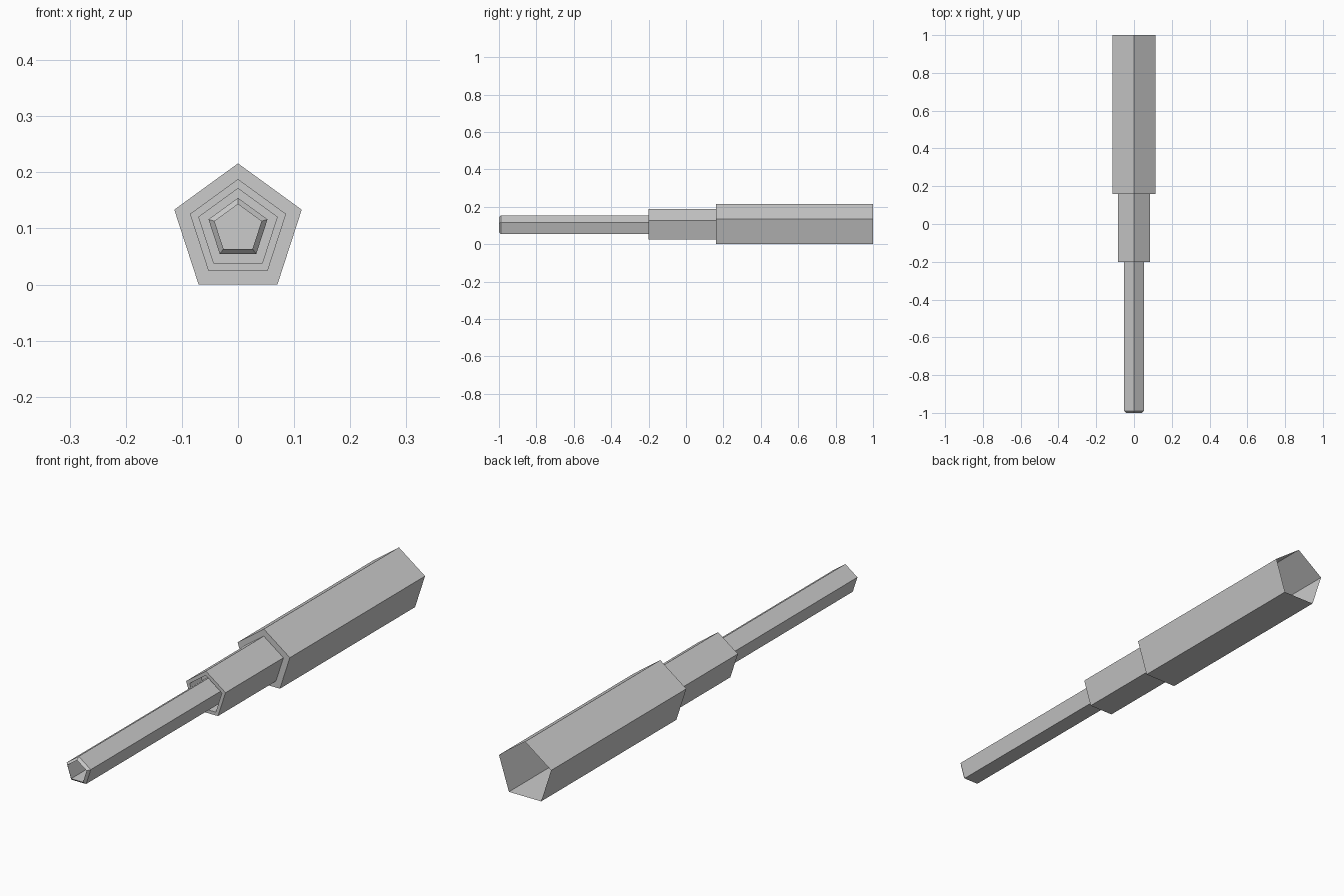
import bpy, bmesh, math

if "Cube" in bpy.data.objects:
    bpy.data.objects.remove(bpy.data.objects["Cube"])


def section(name, rings, cap_end=False):
    """Loft five-sided rings (y, radius, centre z) along y into one flat-shaded shell."""
    bm = bmesh.new()
    loops = []
    for y, r, cz in rings:
        loops.append([bm.verts.new((r * math.sin(a), y, cz + r * math.cos(a)))
                      for a in (math.tau * i / 5 for i in range(5))])
    for a, b in zip(loops, loops[1:]):
        for i in range(5):
            j = (i + 1) % 5
            bm.faces.new((a[i], a[j], b[j], b[i]))
    if cap_end:
        bm.faces.new(loops[-1])
    bmesh.ops.recalc_face_normals(bm, faces=bm.faces)
    mesh = bpy.data.meshes.new(name)
    bm.to_mesh(mesh)
    bm.free()
    ob = bpy.data.objects.new(name, mesh)
    bpy.context.collection.objects.link(ob)
    return ob


# Wide rear tube, open at the back, with a flat front shoulder
section("rear_tube", [(1.0, 0.1194, 0.0966), (0.16, 0.1194, 0.0966),
                      (0.16, 0.0901, 0.098)])

# Middle tube with a thin rim and a recess around the front tube
section("middle_tube", [(0.16, 0.0901, 0.098), (-0.2, 0.0901, 0.098),
                        (-0.2, 0.0735, 0.0978), (-0.13, 0.0735, 0.0978),
                        (-0.13, 0.0553, 0.0992)])

# Slim front tube with a bevelled tip and a hollow bore
section("front_tube", [(-0.13, 0.0553, 0.0992), (-0.99, 0.0553, 0.0992),
                       (-1.0, 0.0440, 0.0992), (-0.9, 0.0440, 0.0992)],
        cap_end=True)
